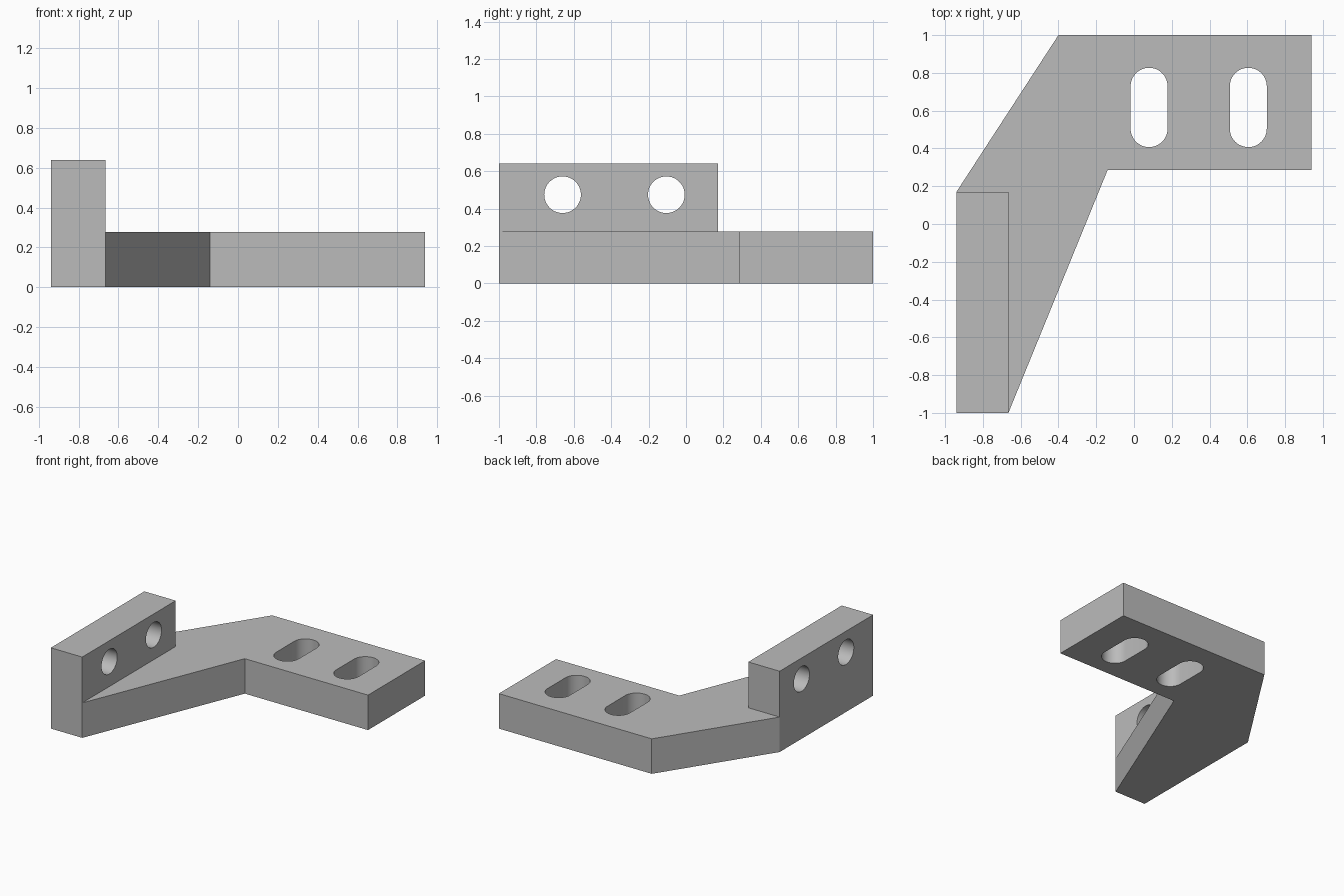
import bpy, bmesh, math
from mathutils import Matrix

cube = bpy.data.objects.get("Cube")
if cube:
    bpy.data.objects.remove(cube, do_unlink=True)

PLATE_H, WALL_H, HOLE_R = 0.277, 0.64, 0.098

grey = bpy.data.materials.new("plain_grey")
grey.use_nodes = True
colour = (0.5, 0.5, 0.5, 1)
grey.diffuse_color = colour
grey.node_tree.nodes["Principled BSDF"].inputs["Base Color"].default_value = colour


def add_object(name, bm):
    bmesh.ops.recalc_face_normals(bm, faces=bm.faces)
    mesh = bpy.data.meshes.new(name)
    bm.to_mesh(mesh)
    bm.free()
    mesh.materials.append(grey)
    obj = bpy.data.objects.new(name, mesh)
    bpy.context.collection.objects.link(obj)
    return obj


def extrude(bm, faces, height):
    """Extrude a face region upwards."""
    out = bmesh.ops.extrude_face_region(bm, geom=faces, use_keep_orig=False)
    verts = [g for g in out["geom"] if isinstance(g, bmesh.types.BMVert)]
    bmesh.ops.translate(bm, verts=verts, vec=(0, 0, height))
    return [g for g in out["geom"] if isinstance(g, bmesh.types.BMFace)]


def slot_cutter(name, half_straight, depth, matrix):
    """Round-ended prism, a plain cylinder when half_straight is zero."""
    bm = bmesh.new()
    n = 24
    ring = []
    for side in (1, -1):
        for i in range(n + (half_straight > 0)):
            a = math.pi * i / n + (0 if side > 0 else math.pi)
            ring.append(bm.verts.new((HOLE_R * math.cos(a),
                                      HOLE_R * math.sin(a) + side * half_straight,
                                      -depth / 2)))
    base = bm.faces.new(ring)
    out = bmesh.ops.extrude_face_region(bm, geom=[base], use_keep_orig=True)
    top = [g for g in out["geom"] if isinstance(g, bmesh.types.BMVert)]
    bmesh.ops.translate(bm, verts=top, vec=(0, 0, depth))
    bm.transform(matrix)
    obj = add_object(name, bm)
    obj.hide_render = True
    return obj


# Bracket body: cranked plate with an upright wall grown from its left footprint
outline = [(-0.94, -1), (-0.665, -1), (-0.14, 0.285), (0.94, 0.285),
           (0.94, 1), (-0.4, 1), (-0.94, 0.17)]
bm = bmesh.new()
v = [bm.verts.new((x, y, 0)) for x, y in outline]
inner = bm.verts.new((-0.665, 0.17, 0))
bm.faces.new((v[0], v[1], inner, v[6]))
bm.faces.new((*v[1:], inner))
bottom = bm.faces.new(list(reversed(v)))
tops = extrude(bm, [f for f in bm.faces if f is not bottom], PLATE_H)
wall_top = min(tops, key=lambda f: f.calc_center_median().x)
extrude(bm, [wall_top], WALL_H - PLATE_H)
bmesh.ops.remove_doubles(bm, verts=bm.verts, dist=1e-5)
bracket = add_object("bracket", bm)

# Slots through the plate and round holes through the wall
cutters = [slot_cutter("slot_cutter", 0.112, 1, Matrix.Translation((x, 0.617, 0)))
           for x in (0.08, 0.605)]
turn = Matrix.Rotation(math.pi / 2, 4, 'Y')
cutters += [slot_cutter("hole_cutter", 0, 0.6,
                        Matrix.Translation((-0.8, y, 0.474)) @ turn)
            for y in (-0.66, -0.105)]
bpy.context.view_layer.objects.active = bracket
bracket.select_set(True)
for c in cutters:
    mod = bracket.modifiers.new("cut", 'BOOLEAN')
    mod.operation, mod.solver, mod.object = 'DIFFERENCE', 'EXACT', c
    bpy.ops.object.modifier_apply(modifier=mod.name)
for c in cutters:
    bpy.data.objects.remove(c, do_unlink=True)
bpy.ops.object.shade_smooth_by_angle(angle=math.radians(30))
